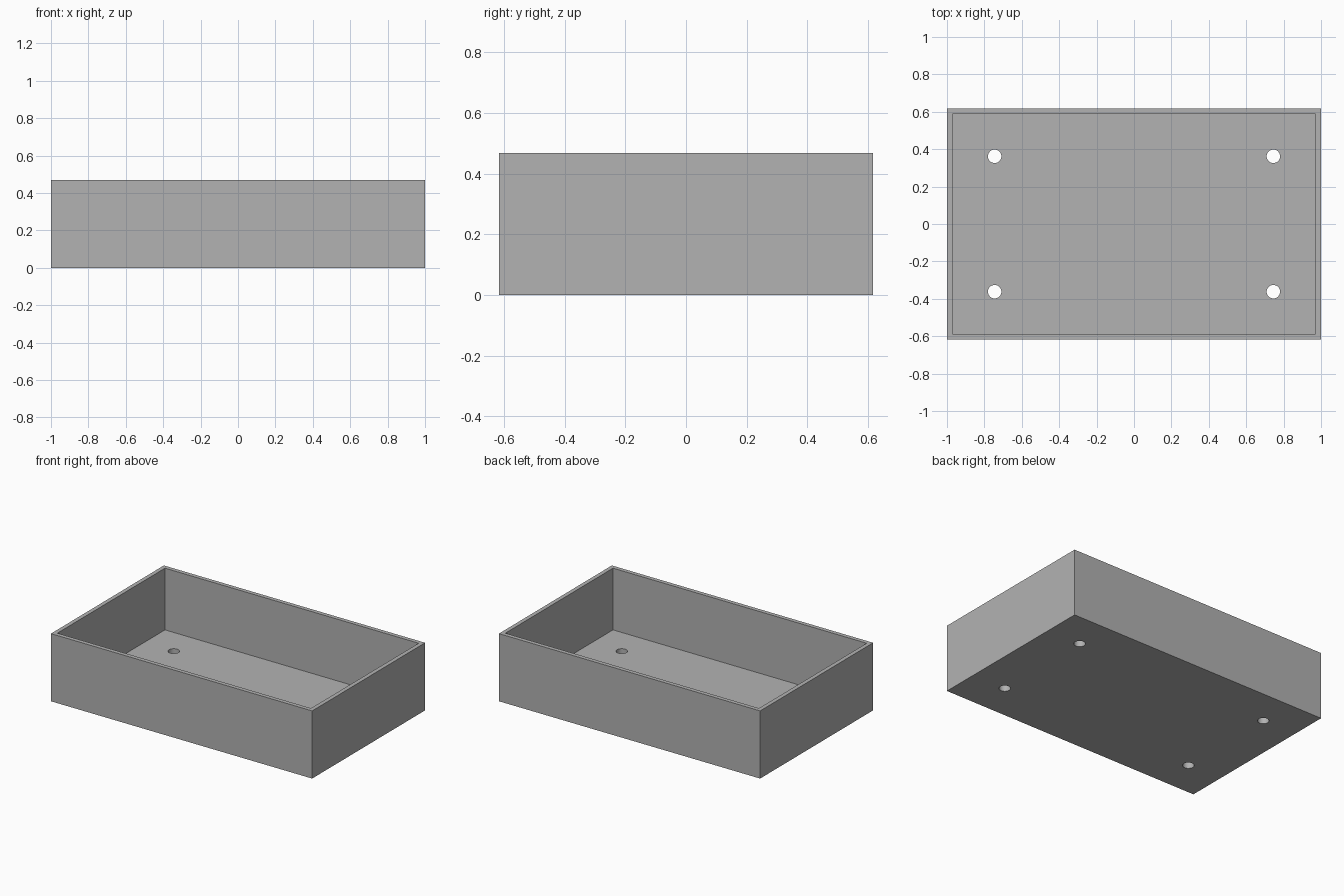
import bpy
import bmesh
from mathutils import Matrix

cube = bpy.data.objects.get("Cube")
if cube:
    bpy.data.objects.remove(cube, do_unlink=True)

LENGTH, WIDTH, HEIGHT = 2.0, 1.235, 0.468
WALL = 0.041
HOLE_X, HOLE_Y, HOLE_RADIUS = 0.745, 0.362, 0.036

grey = bpy.data.materials.new("plain grey")
grey.use_nodes = True
colour = (0.448, 0.448, 0.448, 1)
grey.diffuse_color = colour
grey.node_tree.nodes["Principled BSDF"].inputs["Base Color"].default_value = colour


def add_object(name, bm):
    mesh = bpy.data.meshes.new(name)
    bm.to_mesh(mesh)
    bm.free()
    mesh.materials.append(grey)
    obj = bpy.data.objects.new(name, mesh)
    bpy.context.collection.objects.link(obj)
    return obj


# Open tray: a box whose top is inset for the rim and pushed down to the floor
bm = bmesh.new()
bmesh.ops.create_cube(bm, size=1)
bmesh.ops.scale(bm, vec=(LENGTH, WIDTH, HEIGHT), verts=bm.verts)
bmesh.ops.translate(bm, vec=(0, 0, HEIGHT / 2), verts=bm.verts)
top = max(bm.faces, key=lambda f: f.calc_center_median().z)
bmesh.ops.inset_region(bm, faces=[top], thickness=WALL)
floor = bmesh.ops.extrude_discrete_faces(bm, faces=[top])["faces"][0]
bmesh.ops.translate(bm, vec=(0, 0, WALL - HEIGHT), verts=floor.verts)
bmesh.ops.recalc_face_normals(bm, faces=bm.faces)
tray = add_object("tray", bm)

# Four drain holes through the floor
bm = bmesh.new()
for x in (-HOLE_X, HOLE_X):
    for y in (-HOLE_Y, HOLE_Y):
        bmesh.ops.create_cone(bm, cap_ends=True, segments=48,
                              radius1=HOLE_RADIUS, radius2=HOLE_RADIUS,
                              depth=WALL * 4, matrix=Matrix.Translation((x, y, 0)))
cutter = add_object("hole_cutter", bm)
cutter.hide_render = True

cut = tray.modifiers.new("drain_holes", "BOOLEAN")
cut.operation = "DIFFERENCE"
cut.solver = "EXACT"
cut.object = cutter

# Apply the cut, remove the cutter and smooth only the round hole walls
bpy.ops.object.select_all(action="DESELECT")
bpy.context.view_layer.objects.active = tray
tray.select_set(True)
bpy.ops.object.modifier_apply(modifier=cut.name)
bpy.data.objects.remove(cutter, do_unlink=True)
bpy.ops.object.shade_smooth_by_angle()
